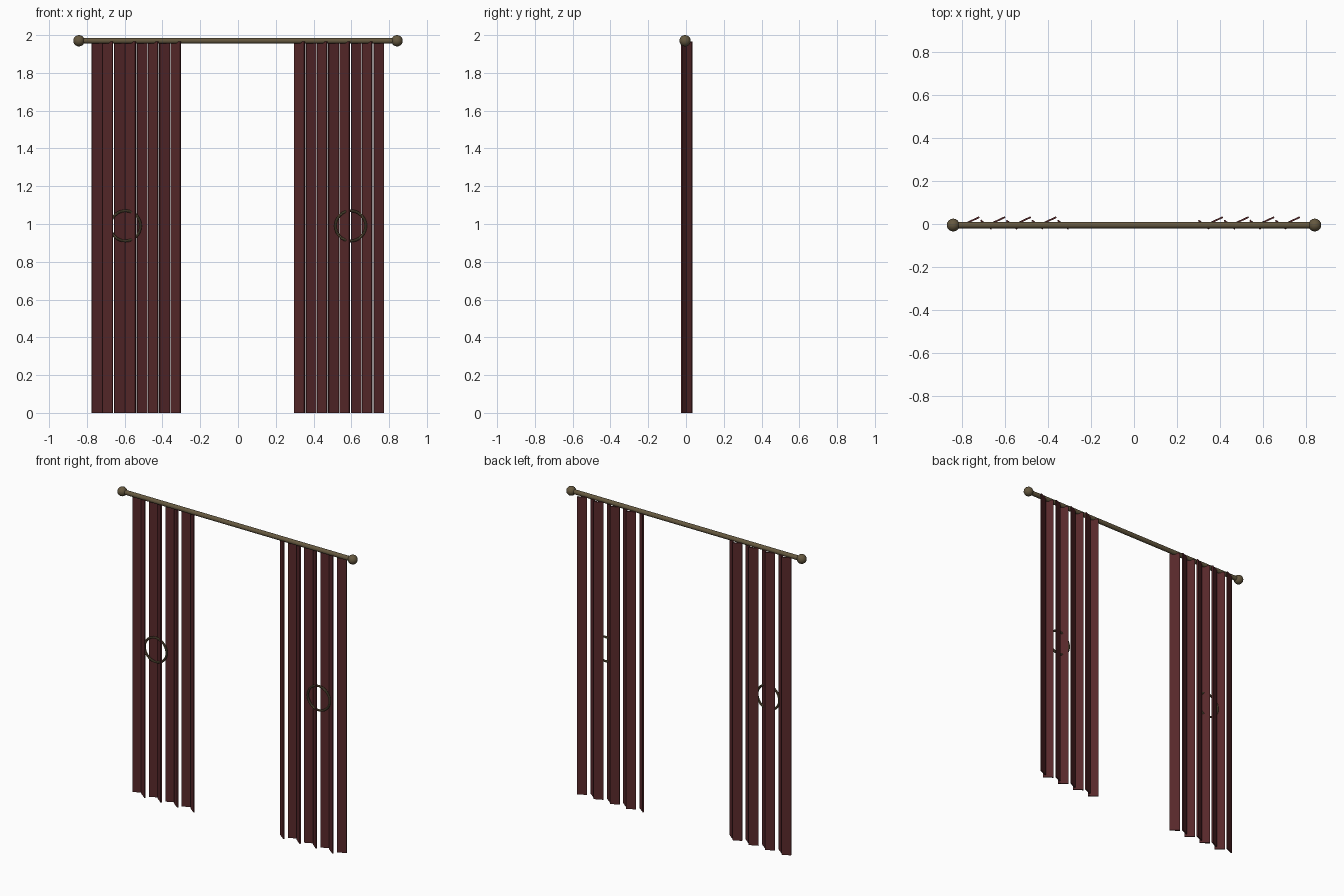
import bpy, math
from mathutils import Vector

old = bpy.data.objects.get("Cube")
if old:
    bpy.data.objects.remove(old)


def material(name, color):
    m = bpy.data.materials.new(name)
    m.diffuse_color = color
    m.use_nodes = True
    m.node_tree.nodes["Principled BSDF"].inputs["Base Color"].default_value = color
    return m


cloth = material("dark red cloth", (0.098, 0.022, 0.024, 1))
brass = material("aged brass", (0.130, 0.098, 0.050, 1))

ROD_Y, ROD_Z = -0.005, 1.97
THICK = 0.008
PITCH = 0.1195


def finish(name, mat, smooth=True):
    ob = bpy.context.object
    ob.name = name
    ob.data.materials.append(mat)
    if smooth:
        bpy.ops.object.shade_smooth_by_angle(angle=math.radians(40))
    return ob


def strip(name, start, end):
    """Upright thin board whose plan runs from start to end."""
    a, b = Vector(start), Vector(end)
    d, mid = b - a, (a + b) / 2
    height = 1.965
    bpy.ops.mesh.primitive_cube_add(size=1, location=(mid.x, mid.y, height / 2),
                                    rotation=(0, 0, math.atan2(d.y, d.x)))
    bpy.context.object.scale = (d.length, THICK, height)
    finish(name, cloth, smooth=False)


def rising(name, x):
    strip(name, (x + 0.003, 0.007), (x + 0.057, 0.032))


def falling(name, x):
    strip(name, (x + 0.003, 0.017), (x + 0.054, -0.023))


# Curtain rod with ball ends
bpy.ops.mesh.primitive_cylinder_add(vertices=16, radius=0.015, depth=1.68,
                                    location=(0, ROD_Y, ROD_Z),
                                    rotation=(0, math.pi / 2, 0))
finish("curtain_rod", brass)
for side, s in (("left", 1), ("right", -1)):
    bpy.ops.mesh.primitive_uv_sphere_add(segments=16, ring_count=10, radius=0.03,
                                         location=(s * 0.842, ROD_Y, ROD_Z))
    finish(side + "_rod_ball", brass)

    # Tie ring threaded through the folds
    bpy.ops.mesh.primitive_torus_add(major_segments=32, minor_segments=8,
                                     major_radius=0.08, minor_radius=0.007,
                                     location=(s * 0.596, -0.008, 0.99),
                                     rotation=(math.pi / 2, 0, 0))
    finish(side + "_tie_ring", brass)

# Folded curtains, each made of alternating slanted strips
for i in range(4):
    x = -0.777 + i * PITCH
    rising(f"right_curtain_back_fold_{i + 1}", x)
    falling(f"right_curtain_front_fold_{i + 1}", x + PITCH / 2)
    x = 0.297 + i * PITCH
    falling(f"left_curtain_front_fold_{i + 1}", x)
    rising(f"left_curtain_back_fold_{i + 1}", x + PITCH / 2)
